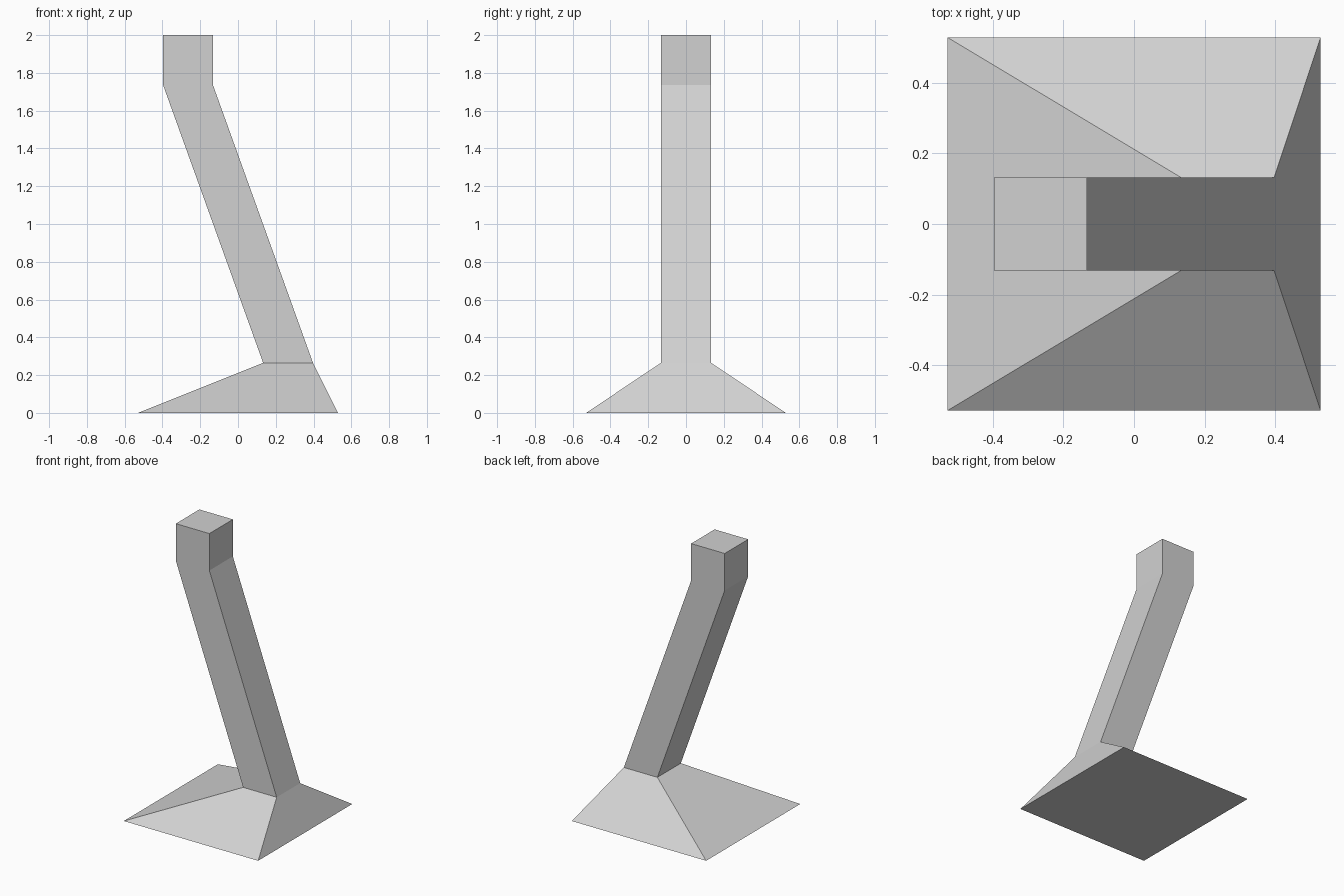
import bpy
import bmesh

# Remove the default cube
cube = bpy.data.objects.get("Cube")
if cube:
    bpy.data.objects.remove(cube, do_unlink=True)

# Single plain grey material
grey = bpy.data.materials.new("light_grey")
grey.use_nodes = True
colour = (0.64, 0.64, 0.64, 1)
grey.diffuse_color = colour
grey.node_tree.nodes["Principled BSDF"].inputs["Base Color"].default_value = colour


def loft_squares(name, sections):
    """Skin a stack of square sections (centre x, half width, height) and cap both ends."""
    bm = bmesh.new()
    rings = []
    for cx, h, z in sections:
        corners = [(-h, -h), (h, -h), (h, h), (-h, h)]
        rings.append([bm.verts.new((cx + x, y, z)) for x, y in corners])
    for low, high in zip(rings, rings[1:]):
        for i in range(4):
            j = (i + 1) % 4
            bm.faces.new((low[i], low[j], high[j], high[i]))
    bm.faces.new(rings[0][::-1])
    bm.faces.new(rings[-1])
    bmesh.ops.recalc_face_normals(bm, faces=bm.faces)
    mesh = bpy.data.meshes.new(name)
    bm.to_mesh(mesh)
    bm.free()
    mesh.materials.append(grey)
    obj = bpy.data.objects.new(name, mesh)
    bpy.context.collection.objects.link(obj)
    return obj


# Flared foot, leaning shaft and upright top in one closed skin
loft_squares("leaning_post", [
    (0, 0.529, 0),
    (0.265, 0.132, 0.265),
    (-0.265, 0.132, 1.737),
    (-0.265, 0.132, 2),
])
